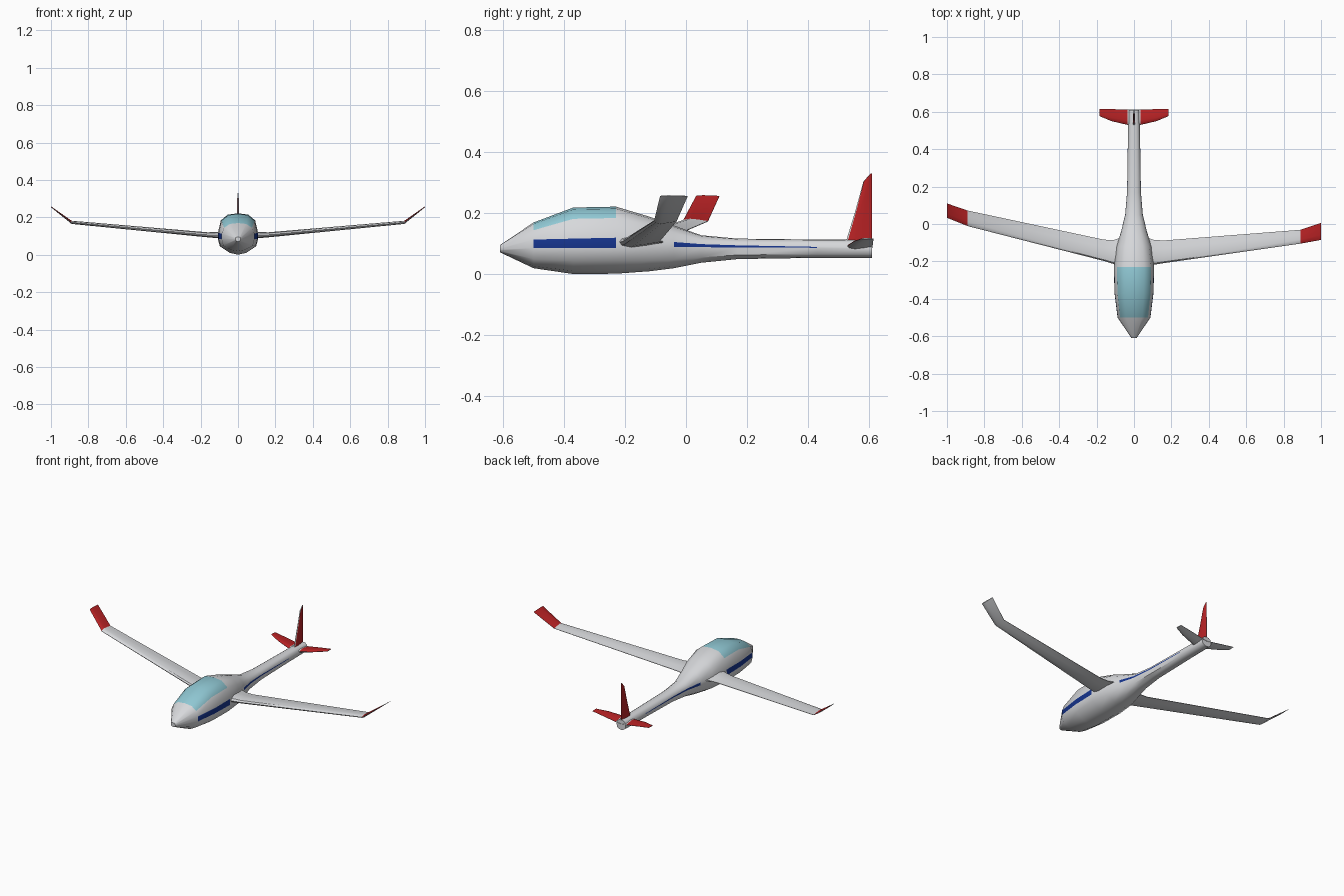
import bpy, bmesh, math

if "Cube" in bpy.data.objects:
    bpy.data.objects.remove(bpy.data.objects["Cube"])


def material(name, rgb):
    m = bpy.data.materials.new(name)
    m.diffuse_color = (*rgb, 1)
    m.use_nodes = True
    m.node_tree.nodes["Principled BSDF"].inputs["Base Color"].default_value = m.diffuse_color
    return m


WHITE, GLASS, BLUE, RED = range(4)
MATS = [material("white_paint", (0.68, 0.69, 0.71)), material("canopy_blue", (0.28, 0.58, 0.66)),
        material("stripe_blue", (0.008, 0.035, 0.27)), material("red_paint", (0.48, 0.016, 0.018))]


def loft(name, rings, by_index=None, by_face=None, angle=40):
    """Skin a list of closed rings, cap both ends, colour faces by rule."""
    bm = bmesh.new()
    vs = [[bm.verts.new(p) for p in r] for r in rings]
    n = len(rings[0])
    for j in range(len(vs) - 1):
        for k in range(n):
            q = (k + 1) % n
            f = bm.faces.new((vs[j][k], vs[j][q], vs[j + 1][q], vs[j + 1][k]))
            if by_index:
                f.material_index = by_index(j, k)
    bm.faces.new(vs[0])
    bm.faces.new(vs[-1])
    bmesh.ops.recalc_face_normals(bm, faces=bm.faces)
    bm.normal_update()
    if by_face:
        for f in bm.faces:
            f.material_index = by_face(f.calc_center_median(), f.normal)
    me = bpy.data.meshes.new(name)
    bm.to_mesh(me)
    bm.free()
    for m in MATS:
        me.materials.append(m)
    ob = bpy.data.objects.new(name, me)
    bpy.context.collection.objects.link(ob)
    bpy.ops.object.select_all(action='DESELECT')
    ob.select_set(True)
    bpy.context.view_layer.objects.active = ob
    bpy.ops.object.shade_smooth_by_angle(angle=math.radians(angle))
    return ob


# Fuselage: y, half width, bottom, top, stripe bottom, stripe top
STATIONS = [(-0.61, 0.014, 0.072, 0.096, 0.082, 0.087),
            (-0.50, 0.088, 0.020, 0.170, 0.086, 0.114),
            (-0.37, 0.104, 0.001, 0.219, 0.086, 0.117),
            (-0.23, 0.108, 0.002, 0.222, 0.086, 0.120),
            (-0.12, 0.094, 0.010, 0.189, 0.088, 0.113),
            (-0.04, 0.069, 0.020, 0.160, 0.090, 0.106),
            (0.05, 0.047, 0.038, 0.128, 0.089, 0.099),
            (0.17, 0.037, 0.050, 0.117, 0.088, 0.095),
            (0.43, 0.033, 0.054, 0.114, 0.087, 0.090),
            (0.61, 0.030, 0.054, 0.113, 0.083, 0.087)]


def hull_ring(y, w, zb, zt, s0, s1):
    def h(t):
        return zb + t * (zt - zb)
    half = [(0, h(0)), (0.42 * w, h(0.045)), (0.9 * w, h(0.2)), (w, s0), (0.99 * w, s1),
            (0.85 * w, h(0.83)), (0.5 * w, h(0.97)), (0, h(1))]
    return [(x, y, z) for x, z in half] + [(-x, y, z) for x, z in half[-2:0:-1]]


def hull_colour(j, k):
    if j in (1, 2) and 5 <= k <= 8:
        return GLASS
    if j in (1, 2, 5, 6, 7) and k in (3, 10):
        return BLUE
    return WHITE


loft("fuselage", [hull_ring(*s) for s in STATIONS], by_index=hull_colour, angle=50)

# Aerofoil profile: chord fraction, thickness fraction
FOIL = [(0, 0), (0.06, 0.32), (0.3, 0.5), (0.65, 0.32), (1, 0.05),
        (1, -0.05), (0.65, -0.3), (0.3, -0.5), (0.06, -0.32)]


def foil_ring(x, y0, y1, z, t):
    return [(x, y0 + c * (y1 - y0), z + h * t) for c, h in FOIL]


def top_red(limit):
    return lambda c, n: RED if abs(c.x) > limit and n.z > 0.3 else WHITE


# Wings with upturned tips; the two sides are swept differently
# Each station: x, leading y, trailing y, height, thickness
WINGS = {"right_wing": [(0.04, -0.235, -0.06, 0.106, 0.05), (0.105, -0.218, -0.085, 0.106, 0.034),
                        (0.16, -0.209, -0.088, 0.107, 0.027), (0.89, -0.105, -0.031, 0.174, 0.017),
                        (1.0, -0.085, 0.006, 0.257, 0.005)],
         "left_wing": [(-0.04, -0.235, -0.06, 0.106, 0.05), (-0.105, -0.215, -0.085, 0.106, 0.034),
                       (-0.16, -0.198, -0.084, 0.107, 0.027), (-0.89, -0.011, 0.072, 0.174, 0.017),
                       (-1.0, 0.033, 0.110, 0.257, 0.005)]}
for name, stations in WINGS.items():
    loft(name, [foil_ring(*s) for s in stations], by_face=top_red(0.9))

# Tailplane halves, red above and white below
for side, s in (("right", 1), ("left", -1)):
    loft(side + "_tailplane", [foil_ring(s * x, y0, y1, z, t) for x, y0, y1, z, t in
                               [(0.0, 0.525, 0.612, 0.088, 0.022), (0.035, 0.53, 0.612, 0.093, 0.018),
                                (0.12, 0.55, 0.614, 0.107, 0.012), (0.185, 0.577, 0.615, 0.117, 0.005)]],
         by_face=top_red(0.036))

# Fin: red sides, white edges
FIN = [(0.09, 0.522, 0.61, 0.016), (0.115, 0.527, 0.61, 0.013), (0.21, 0.556, 0.61, 0.010),
       (0.305, 0.582, 0.61, 0.008), (0.33, 0.605, 0.61, 0.006)]
loft("tail_fin", [[(h * t, y0 + c * (y1 - y0), z) for c, h in FOIL] for z, y0, y1, t in FIN],
     by_face=lambda c, n: RED if abs(n.x) > 0.8 else WHITE)
